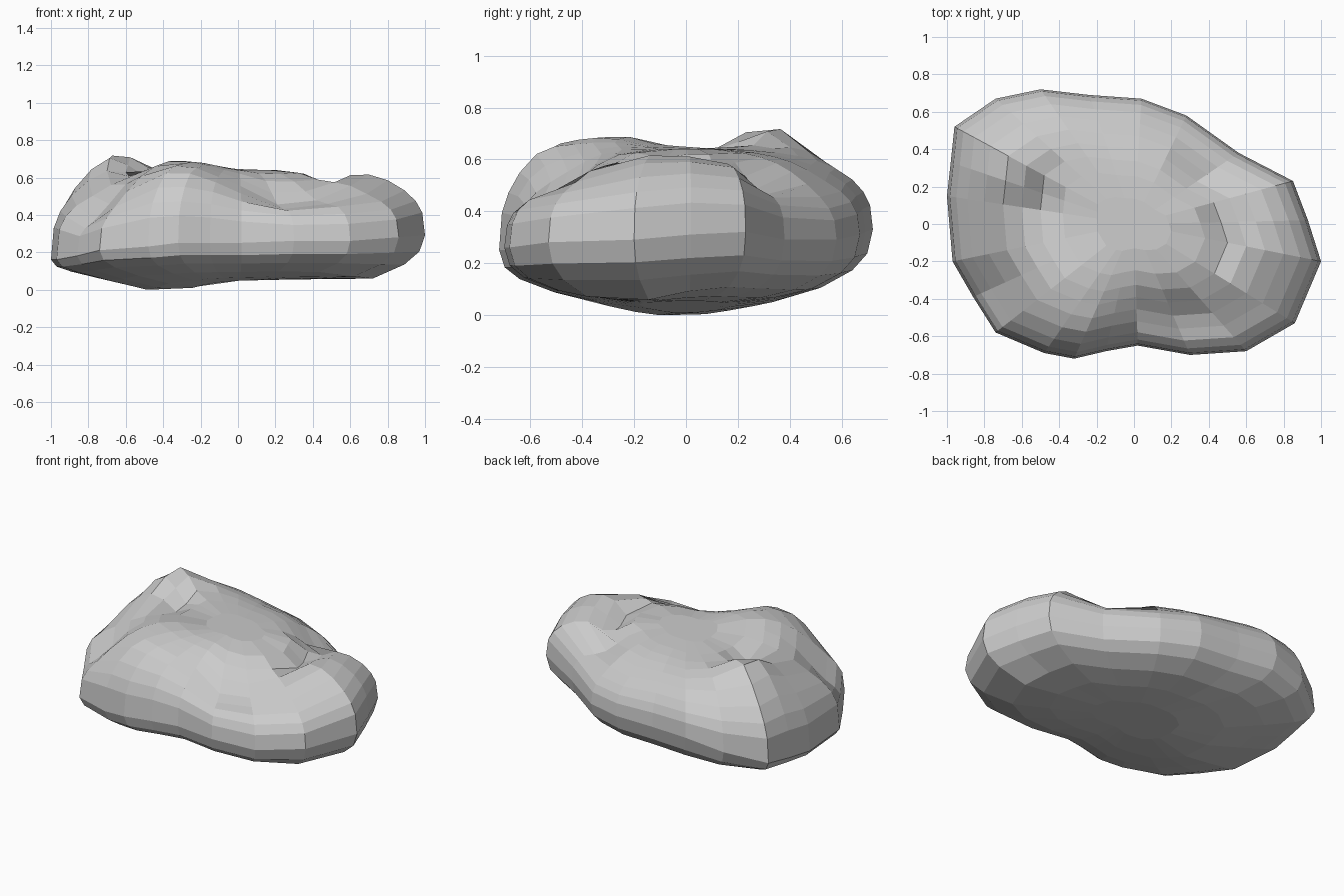
import bpy, bmesh
from math import exp

# Widest outline of the boulder seen from above: x, y, height of the rim
OUTLINE = [
    (1.00, -0.20, 0.31), (0.93, 0.02, 0.33), (0.85, 0.23, 0.34), (0.56, 0.38, 0.31),
    (0.28, 0.58, 0.31), (0.04, 0.67, 0.33), (-0.24, 0.69, 0.34), (-0.50, 0.72, 0.35),
    (-0.74, 0.67, 0.30), (-0.96, 0.52, 0.23), (-0.98, 0.33, 0.20), (-1.00, 0.15, 0.18),
    (-0.97, -0.20, 0.18), (-0.86, -0.39, 0.20), (-0.74, -0.58, 0.23), (-0.48, -0.69, 0.25),
    (-0.32, -0.72, 0.27), (-0.15, -0.68, 0.27), (0.02, -0.65, 0.27), (0.30, -0.70, 0.28),
    (0.60, -0.68, 0.28), (0.86, -0.53, 0.30)]

# Lumps and hollows on the top: x, y, radius in x, radius in y, height
TOP = [
    (-0.68, 0.31, 0.22, 0.22, 0.17), (-0.33, -0.33, 0.25, 0.24, 0.07),
    (-0.32, -0.58, 0.22, 0.13, 0.07), (-0.90, 0.30, 0.12, 0.25, 0.02),
    (0.48, 0.00, 0.09, 0.26, -0.10), (0.38, 0.32, 0.13, 0.15, -0.11),
    (0.18, 0.56, 0.20, 0.12, -0.06), (0.76, -0.12, 0.18, 0.28, 0.03),
    (0.24, -0.52, 0.22, 0.15, -0.14), (-0.53, 0.15, 0.06, 0.16, -0.11),
    (-0.78, -0.42, 0.17, 0.22, -0.20), (0.60, -0.50, 0.22, 0.12, -0.08)]
# Lumps and hollows underneath
BOTTOM = [(-0.45, -0.03, 0.30, 0.32, -0.07), (0.74, -0.25, 0.22, 0.25, -0.07),
          (0.00, 0.50, 0.60, 0.20, -0.01)]


def bumps(x, y, table):
    return sum(h * exp(-((x - cx) / rx) ** 2 - ((y - cy) / ry) ** 2)
               for cx, cy, rx, ry, h in table)


def curve(t, n):
    return (1 - t ** n) ** (1 / n)


def shoulder(x, y):
    # How full the side is: steep on the right, left and front left
    front = 0.5 * max(0, -y) if x < 0.1 else 0
    return 2.4 + 0.7 * max(0, x - 1.2 * abs(y)) + 0.5 * max(0, -x) + front


def ring(bm, t, upper):
    verts = []
    for px, py, rim in OUTLINE:
        x, y = px * t, py * t
        if upper:
            z = rim + (0.66 + bumps(x, y, TOP) - rim) * curve(t, shoulder(px, py))
        else:
            z = rim + (0.07 + bumps(x, y, BOTTOM) - rim) * curve(t, 2.4)
        verts.append(bm.verts.new((x, y, z)))
    return verts


# Boulder: rings from the underside, round the rim, to the top
bm = bmesh.new()
rings = [ring(bm, t, False) for t in (0.25, 0.5, 0.72, 0.89, 0.97)]
rings += [ring(bm, t, True) for t in
          (1.0, 0.985, 0.95, 0.89, 0.80, 0.70, 0.60, 0.50, 0.38, 0.2)]
count = len(OUTLINE)
for low, high in zip(rings, rings[1:]):
    for i in range(count):
        j = (i + 1) % count
        bm.faces.new((low[i], low[j], high[j], high[i]))
bm.faces.new(rings[0][::-1])
bm.faces.new(rings[-1])

# Stand it on the ground
lowest = min(v.co.z for v in bm.verts)
for v in bm.verts:
    v.co.z -= lowest
bmesh.ops.recalc_face_normals(bm, faces=bm.faces)
mesh = bpy.data.meshes.new("boulder")
bm.to_mesh(mesh)
bm.free()
bpy.context.collection.objects.link(bpy.data.objects.new("boulder", mesh))
